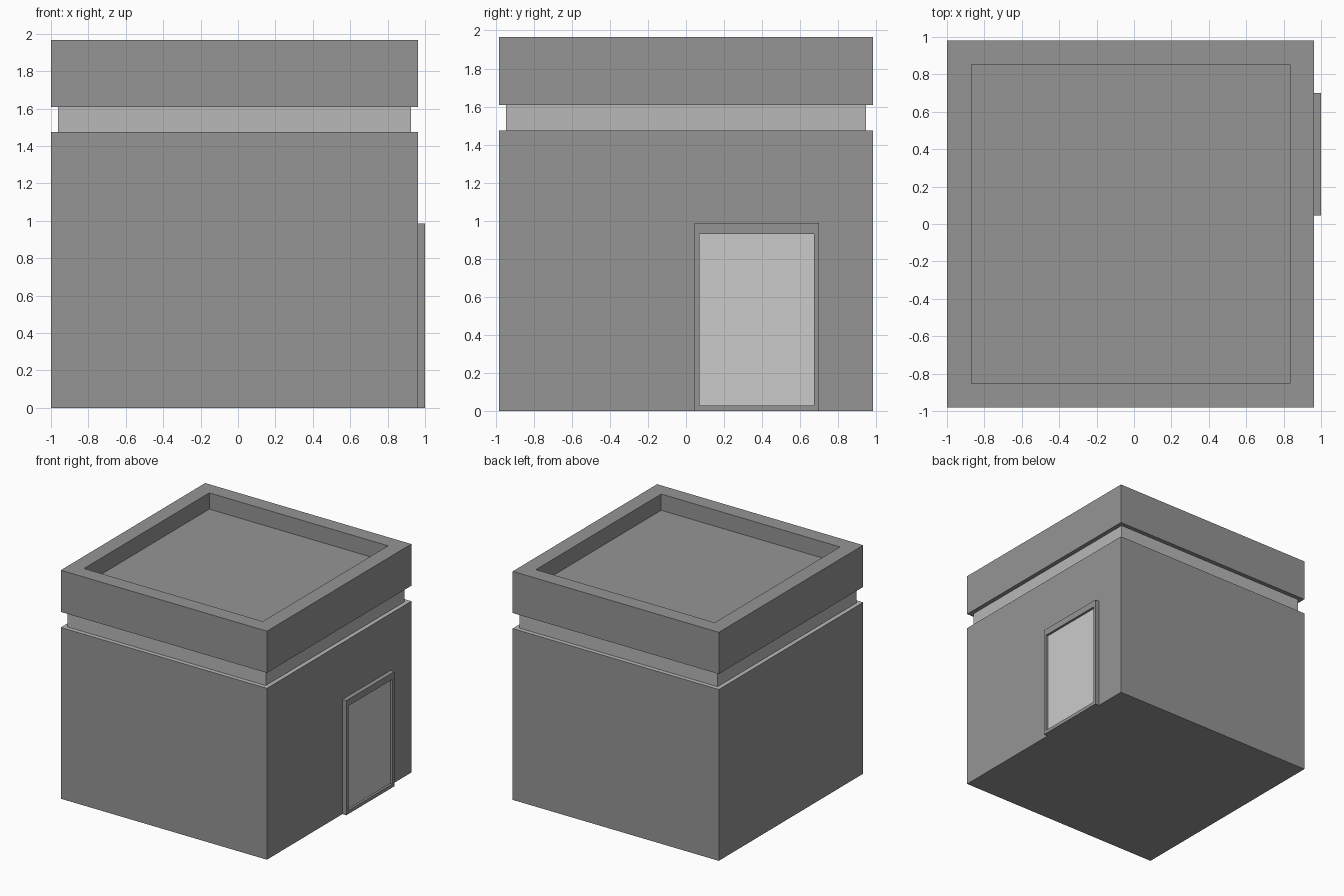
import bpy, bmesh

if "Cube" in bpy.data.objects:
    bpy.data.objects.remove(bpy.data.objects["Cube"])


def material(name, value):
    m = bpy.data.materials.new(name)
    m.diffuse_color = (value, value, value, 1)
    m.use_nodes = True
    m.node_tree.nodes["Principled BSDF"].inputs["Base Color"].default_value = m.diffuse_color
    return m


WALL = material("wall_grey", 0.3)
TRIM = material("trim_grey", 0.48)
PALE = material("pale_grey", 0.8)


def finish(bm, name, *mats):
    bmesh.ops.recalc_face_normals(bm, faces=bm.faces)
    mesh = bpy.data.meshes.new(name)
    bm.to_mesh(mesh)
    bm.free()
    for m in mats:
        mesh.materials.append(m)
    obj = bpy.data.objects.new(name, mesh)
    bpy.context.collection.objects.link(obj)
    return obj


def box_bm(lo, hi):
    bm = bmesh.new()
    bmesh.ops.create_cube(bm, size=1)
    for v in bm.verts:
        for i in range(3):
            v.co[i] = hi[i] if v.co[i] > 0 else lo[i]
    bm.normal_update()
    return bm


def facing(bm, axis):
    return max(bm.faces, key=lambda f: f.normal[axis])


def sink(bm, face, margin, axis, depth):
    """Inset a face and push its middle inwards to leave a rim."""
    bmesh.ops.inset_region(bm, faces=[face], thickness=margin, use_even_offset=True)
    out = bmesh.ops.extrude_face_region(bm, geom=[face])
    bmesh.ops.delete(bm, geom=[face], context='FACES_ONLY') if face.is_valid else None
    for g in out["geom"]:
        if isinstance(g, bmesh.types.BMVert):
            g.co[axis] -= depth


X0, X1, Y = -1.0, 0.963, 0.982

# Main walls, with the ledge on top in the trim tone
bm = box_bm((X0, -Y, 0), (X1, Y, 1.475))
facing(bm, 2).material_index = 1
finish(bm, "walls", WALL, TRIM)

# Recessed band between walls and parapet
G = 0.037
finish(box_bm((X0 + G, -Y + G, 1.475), (X1 - G, Y - G, 1.608)), "recessed_band", TRIM)

# Parapet with sunken flat roof
bm = box_bm((X0, -Y, 1.608), (X1, Y, 1.967))
sink(bm, facing(bm, 2), 0.13, 2, 0.14)
finish(bm, "roof_parapet", WALL)

# Door frame: two jambs, lintel and sill
FY0, FY1, FX, FZ = 0.045, 0.70, 1.0, 0.987
DY0, DY1, DZ0, DZ1 = 0.072, 0.673, 0.03, 0.93
for name, y0, y1, z0, z1 in (
    ("door_jamb_near", FY0, DY0, 0, FZ),
    ("door_jamb_far", DY1, FY1, 0, FZ),
    ("door_lintel", DY0, DY1, DZ1, FZ),
    ("door_sill", DY0, DY1, 0, DZ0),
):
    finish(box_bm((X1, y0, z0), (FX, y1, z1)), name, WALL)

# Door panel set back inside the frame
finish(box_bm((X1, DY0, DZ0), (0.98, DY1, DZ1)), "door_panel", PALE)
